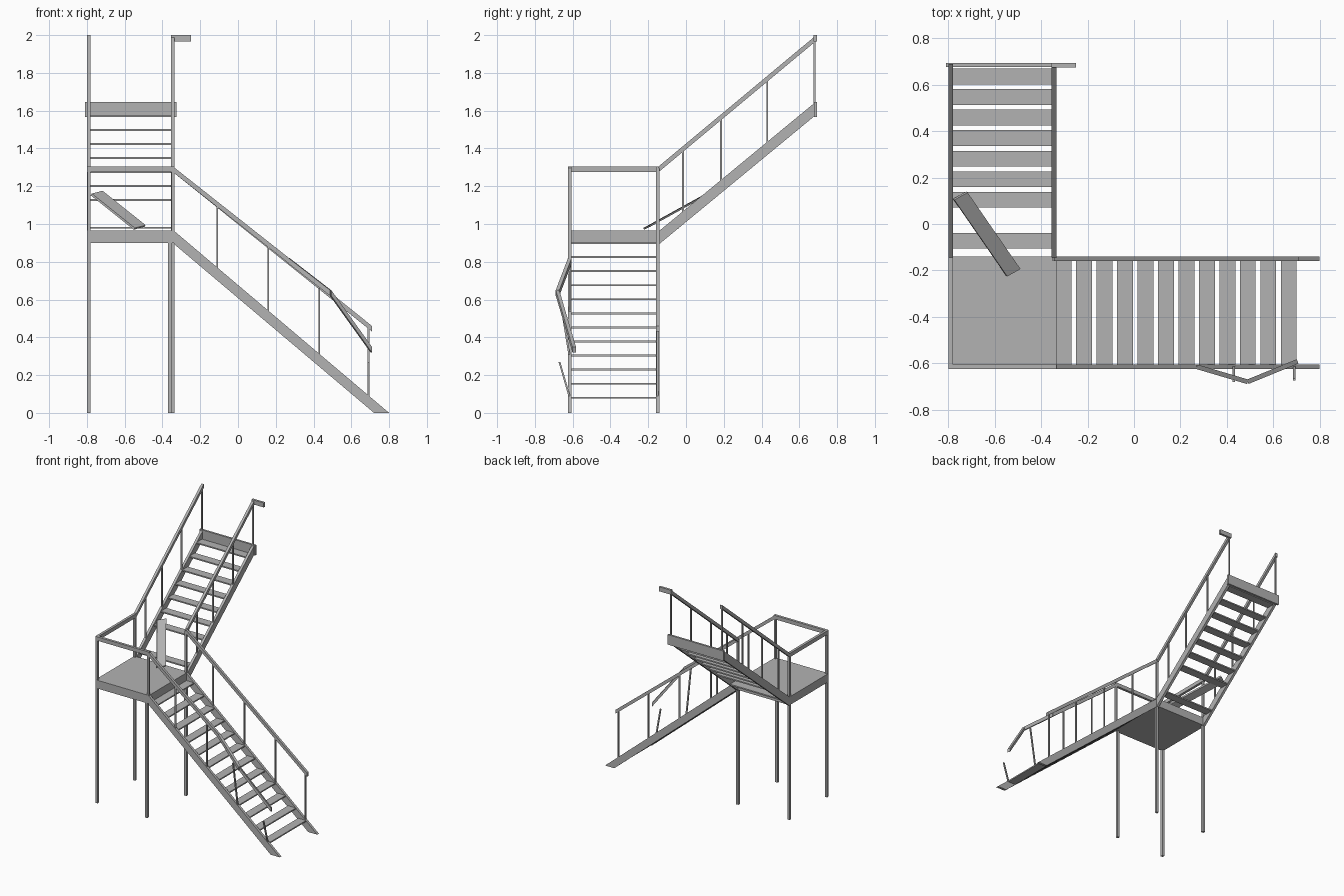
import bpy
from mathutils import Vector

cube = bpy.data.objects.get("Cube")
if cube:
    bpy.data.objects.remove(cube, do_unlink=True)

steel = bpy.data.materials.new("grey_steel")
steel.use_nodes = True
GREY = (0.45, 0.45, 0.45, 1)
steel.diffuse_color = GREY
steel.node_tree.nodes["Principled BSDF"].inputs["Base Color"].default_value = GREY


def extrude(name, outline, vec):
    """Solid made by sweeping a flat outline along a vector."""
    a = [Vector(p) for p in outline]
    vec, n = Vector(vec), len(a)
    faces = [tuple(range(n))[::-1], tuple(range(n, 2 * n))]
    faces += [(i, (i + 1) % n, (i + 1) % n + n, i + n) for i in range(n)]
    normal = (a[1] - a[0]).cross(a[2] - a[1])
    if normal.dot(vec) < 0:
        faces = [f[::-1] for f in faces]
    mesh = bpy.data.meshes.new(name)
    mesh.from_pydata(a + [p + vec for p in a], [], faces)
    mesh.materials.append(steel)
    obj = bpy.data.objects.new(name, mesh)
    bpy.context.collection.objects.link(obj)
    return obj


def bar(name, p, q, u, v):
    """Straight bar from p to q with section sides u and v."""
    p, q, u, v = (Vector(t) for t in (p, q, u, v))
    c = p - u / 2 - v / 2
    return extrude(name, [c, c + u, c + u + v, c + v], q - p)


def box(name, x0, x1, y0, y1, z0, z1):
    return extrude(name, [(x0, y0, z0), (x1, y0, z0), (x1, y1, z0), (x0, y1, z0)],
                   (0, 0, z1 - z0))


def post(name, p, q, size):
    return bar(name, p, q, (size, 0, 0), (0, size, 0))


def rail(name, p, q, w=0.02, h=0.03):
    """Handrail with plumb-cut ends."""
    d = Vector(q) - Vector(p)
    side = Vector((-d.y, d.x, 0)).normalized() * w
    return bar(name, p, q, side, (0, 0, h))


LEFT, RIGHT, FRONT, BACK = -0.79, -0.345, -0.615, -0.15
DECK, RAIL = 0.965, 1.29

# Landing with legs and corner posts
box("landing_deck", -0.8, -0.335, -0.625, -0.14, 0.9, DECK)
for x in (LEFT, RIGHT):
    for y in (FRONT, BACK):
        leg_x = -0.36 if (x, y) == (RIGHT, FRONT) else x
        post("landing_leg", (leg_x, y, 0), (leg_x, y, 0.9), 0.02)
        post("landing_post", (x, y, DECK), (x, y, RAIL), 0.016)
rail("landing_front_rail", (-0.8, FRONT, RAIL), (-0.335, FRONT, RAIL))
rail("landing_side_rail", (LEFT, -0.625, RAIL), (LEFT, -0.14, RAIL))

# Lower flight: stringers and treads
for y in (FRONT, BACK):
    y0 = y - 0.01
    extrude("lower_stringer", [(-0.34, y0, DECK), (-0.34, y0, 0.895),
                               (0.72, y0, 0), (0.8, y0, 0)], (0, 0.02, 0))
for i in range(12):
    x, z = 0.667 - 0.0882 * i, 0.08 + 0.0745 * i
    box("lower_tread", x - 0.034, x + 0.034, -0.607, -0.157, z - 0.005, z + 0.005)


def lower_rail_z(x):
    return RAIL - 0.805 * (x + 0.34)


def lower_string_z(x):
    return 0.93 - 0.846 * (x + 0.34)


# Lower flight: sound back railing
rail("lower_back_rail", (-0.345, BACK, RAIL), (0.71, BACK, lower_rail_z(0.71)))
for x in (-0.11, 0.16, 0.43, 0.69):
    post("lower_back_baluster", (x, BACK, lower_string_z(x)), (x, BACK, lower_rail_z(x)), 0.01)

# Lower flight: bent front railing with broken balusters
path = [(-0.345, FRONT, RAIL), (0.27, FRONT, 0.805), (0.49, -0.68, 0.635), (0.705, -0.592, 0.335)]
for p, q in zip(path, path[1:]):
    rail("bent_front_rail", p, q)
for x in (-0.11, 0.16):
    post("lower_front_baluster", (x, FRONT, lower_string_z(x)), (x, FRONT, lower_rail_z(x)), 0.01)
post("leaning_baluster", (0.43, FRONT, 0.29), (0.43, -0.675, 0.66), 0.01)
post("broken_baluster", (0.69, FRONT, 0.08), (0.69, -0.67, 0.27), 0.01)

# Upper flight: stringers, railings and balusters
for x in (LEFT, RIGHT):
    x0 = x - 0.01
    extrude("upper_stringer", [(x0, -0.14, DECK), (x0, -0.14, 0.895),
                               (x0, 0.685, 1.575), (x0, 0.685, 1.645)], (0.02, 0, 0))
    rail("upper_rail", (x, -0.145, RAIL), (x, 0.69, 1.985))
    for y in (-0.015, 0.185, 0.43, 0.68):
        base, top = 0.93 + 0.824 * (y + 0.14), RAIL + 0.835 * (y + 0.14)
        post("upper_baluster", (x, y, base), (x, y, top), 0.01)
box("upper_end_beam", -0.81, -0.325, 0.677, 0.693, 1.567, 1.645)
box("upper_rail_return", -0.355, -0.25, 0.675, 0.693, 1.965, 2.0)

# Upper flight: treads, with one knocked loose
for i in range(9):
    if i != 1:
        y, z = -0.072 + 0.0884 * i, 0.98 + 0.074 * i
        box("upper_tread", -0.782, -0.353, y - 0.034, y + 0.034, z - 0.005, z + 0.005)
extrude("fallen_tread", [(-0.78, 0.108, 1.152), (-0.552, -0.222, 0.97),
                         (-0.495, -0.19, 0.985), (-0.723, 0.14, 1.167)], (0.006, -0.004, 0.009))
